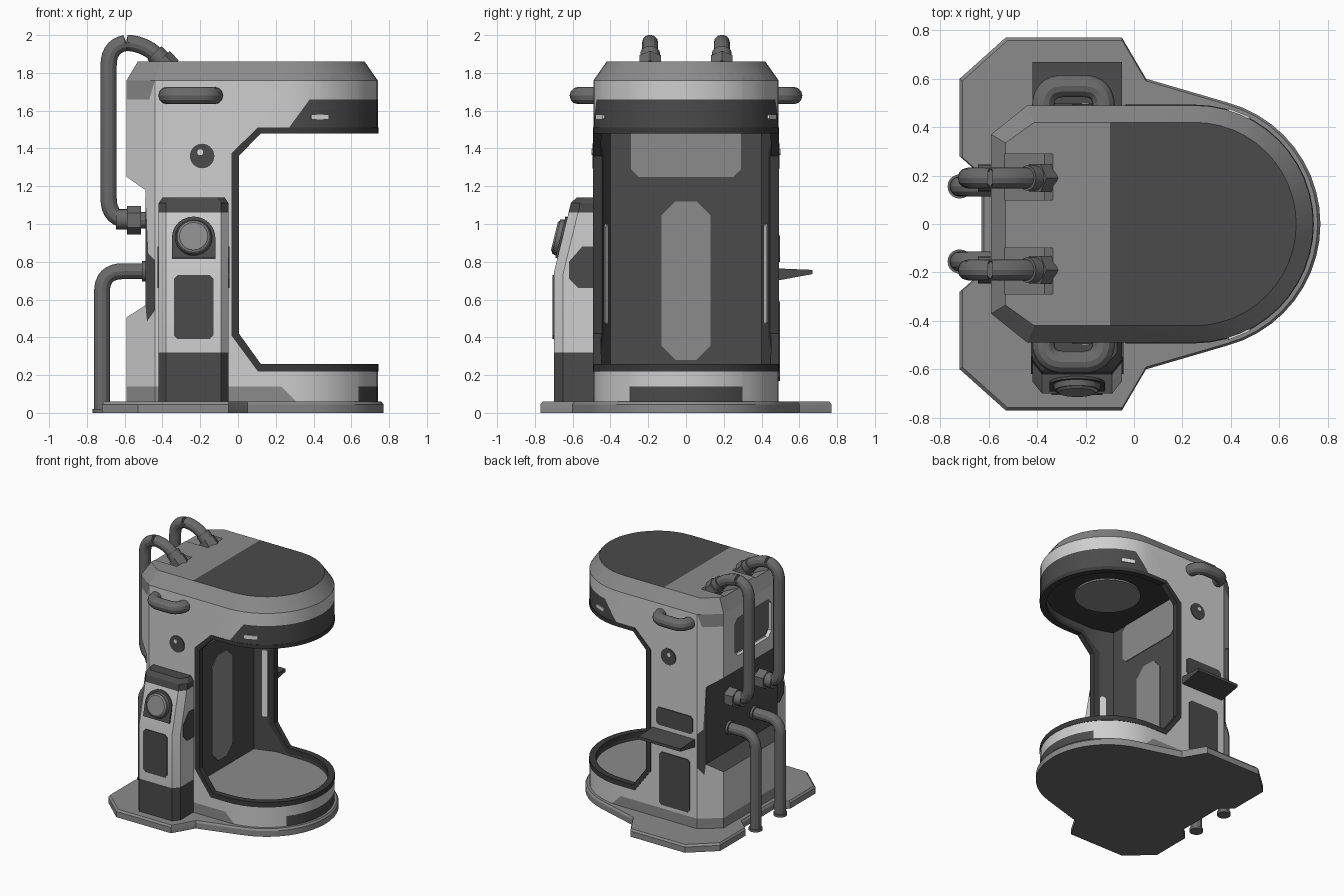
import bpy, bmesh, math
from mathutils import Vector as V

if "Cube" in bpy.data.objects:
    bpy.data.objects.remove(bpy.data.objects["Cube"])

def mat(name, c):
    m = bpy.data.materials.new(name)
    m.diffuse_color = (c, c, c, 1)
    m.use_nodes = True
    m.node_tree.nodes["Principled BSDF"].inputs["Base Color"].default_value = m.diffuse_color
    return m

LIGHT, MID, DARK = mat("light_shell", .62), mat("mid_grey", .26), mat("dark_panel", .07)
BLACK, HOSE, GLOW = mat("trim_black", .042), mat("hose_grey", .145), mat("lamp_white", .75)
X, Y, Z = V((1, 0, 0)), V((0, 1, 0)), V((0, 0, 1))

def finish(name, bm, *mats):
    bmesh.ops.recalc_face_normals(bm, faces=bm.faces)
    me = bpy.data.meshes.new(name)
    bm.to_mesh(me)
    bm.free()
    ob = bpy.data.objects.new(name, me)
    bpy.context.collection.objects.link(ob)
    for m in mats:
        me.materials.append(m)
    return ob

def loft(name, rings, *mats):
    bm = bmesh.new()
    vs = [[bm.verts.new(p) for p in r] for r in rings]
    n = len(rings[0])
    for a, b in zip(vs, vs[1:]):
        for i in range(n):
            bm.faces.new((a[i], a[(i + 1) % n], b[(i + 1) % n], b[i]))
    bm.faces.new(vs[0])
    bm.faces.new(vs[-1])
    return finish(name, bm, *mats)

def prism(name, pts, o, u, v, d0, d1, *mats):
    """2D outline on the plane (u, v) at o, extruded along u x v."""
    n = u.cross(v)
    return loft(name, [[V(o) + u * a + v * b + n * d for a, b in pts] for d in (d0, d1)], *mats)

def rect(w, h, c=.02):
    w, h = w / 2, h / 2
    return [(-w + c, -h), (w - c, -h), (w, -h + c), (w, h - c), (w - c, h), (-w + c, h), (-w, h - c), (-w, -h + c)]

def cyl(name, c, d, r, h, m, n=24, r2=None):
    bm = bmesh.new()
    bmesh.ops.create_cone(bm, cap_ends=True, segments=n, radius1=r, radius2=r if r2 is None else r2, depth=h)
    ob = finish(name, bm, m)
    ob.location = c
    ob.rotation_euler = V(d).to_track_quat('Z', 'Y').to_euler()
    return ob

def tube(name, pts, r, fillet, m):
    pts = [V(p) for p in pts]
    path = [pts[0]]
    for a, p, b in zip(pts, pts[1:], pts[2:]):
        s, e = p + (a - p).normalized() * fillet, p + (b - p).normalized() * fillet
        for k in range(9):
            t = k / 8
            path.append(s * (1 - t) ** 2 + p * (2.3 * t * (1 - t) * .87) + e * t * t)
            if k not in (0, 8):
                path[-1] = s * (1 - t) ** 2 + p * (2 * t * (1 - t)) + e * t * t
            else:
                path[-1] = s if k == 0 else e
    path.append(pts[-1])
    cu = bpy.data.curves.new(name, 'CURVE')
    cu.dimensions, cu.bevel_depth, cu.bevel_resolution, cu.use_fill_caps = '3D', r, 4, True
    sp = cu.splines.new('POLY')
    sp.points.add(len(path) - 1)
    for q, p in zip(sp.points, path):
        q.co = (*p, 1)
    cu.materials.append(m)
    ob = bpy.data.objects.new(name, cu)
    bpy.context.collection.objects.link(ob)
    select(ob)
    bpy.ops.object.convert(target='MESH')

def select(ob):
    bpy.ops.object.select_all(action='DESELECT')
    ob.select_set(True)
    bpy.context.view_layer.objects.active = ob

def boolean(ob, cutter, op='DIFFERENCE'):
    select(ob)
    md = ob.modifiers.new("cut", 'BOOLEAN')
    md.object, md.operation, md.solver = cutter, op, 'EXACT'
    bpy.ops.object.modifier_apply(modifier=md.name)

def paint(ob, rule):
    for p in ob.data.polygons:
        p.material_index = rule(p.center, p.normal)

def arc(r, a0, a1, n):
    return [(.25 + r * math.cos(math.radians(a0 + (a1 - a0) * i / n)),
             r * math.sin(math.radians(a0 + (a1 - a0) * i / n))) for i in range(n + 1)]

def shell(z, off=0.0):
    b = -.59 - off * .85
    pts = arc(.49 + off, -90, 90, 24) + [(-.44 - off * .4, .49 + off), (b, .37 + off * .5),
                                         (b, -.37 - off * .5), (-.44 - off * .4, -.49 - off)]
    return [(x, y, z) for x, y in pts]

# base plate
half = [(.05, .6), (-.05, .77), (-.53, .77), (-.72, .6), (-.72, .28), (-.63, .2)]
plan = arc(.52, -75, 75, 20) + half + [(x, -y) for x, y in reversed(half)]
base = loft("base_plate", [[(x * s, y * s, z) for x, y in plan] for s, z in ((1, 0), (1, .045), (.985, .06))], MID, HOSE)
paint(base, lambda c, n: int(n.z < -.9))

# cutters: open front, slightly larger opening behind the trim, inner cavity
opening = prism("cut_opening", [(.005, .42), (.12, .26), (.95, .26), (.95, 1.48), (.12, 1.48), (.005, 1.36)],
                (0, 0, 0), X, Z, -.8, .8)
wide = prism("cut_trim", [(-.035, .41), (.105, .22), (.95, .22), (.95, 1.51), (.105, 1.51), (-.035, 1.375)],
             (0, 0, 0), X, Z, -.8, .8)
inner = arc(.445, -90, 90, 24) + [(.02, .45), (-.14, .4), (-.14, -.4), (.02, -.45)]
cavity = loft("cut_cavity", [[(x, y, z) for x, y in inner] for z in (.2, 1.56)])
notch = prism("cut_notch", [(-.7, .434), (-.49, .57), (-.49, 1.18), (-.7, 1.327)], (0, 0, 0), X, Z, -.8, .8)
window = prism("cut_window", rect(.46, .3, .04), (-.59, 0, 1.51), -Y, Z, -.03, .1)
pockets = [prism("cut_pocket", [(-.57, 1.9), (-.55, 1.858), (-.37, 1.77), (-.32, 1.9)], (0, s * .195, 0), X, Z, -.095, .095)
           for s in (-1, 1)]

# main shell
body = loft("main_shell", [shell(.06), shell(1.76), shell(1.86, -.07)], LIGHT, MID, DARK, HOSE)
for c in [wide, cavity, notch, window] + pockets:
    boolean(body, c)
bm = bmesh.new()
bm.from_mesh(body.data)
bmesh.ops.triangulate(bm, faces=bm.faces)
for co, no in (((0, 0, .14), Z), ((0, 0, 1.66), Z), ((.31, 0, .06), V((1, 0, 1))), ((0, 0, 1.76), Z),
               ((.27, 0, 1.51), V((.15, 0, -.11))), ((0, .3, 0), Y), ((0, -.3, 0), Y), ((-.1, 0, 0), X)):
    bmesh.ops.bisect_plane(bm, geom=bm.verts[:] + bm.edges[:] + bm.faces[:], plane_co=co, plane_no=no.normalized())
bm.to_mesh(body.data)
bm.free()

def body_rule(c, n):
    inside = abs(c.y) < .455 and (c.x < .25 or math.hypot(c.x - .25, c.y) < .46)
    if c.z > 1.761 or (c.z > 1.68 and inside and -.56 < c.x < -.3):
        return 2 if n.z > .95 and c.x > -.1 else 1
    if inside and c.x > -.145 and .19 < c.z < 1.57:
        return 1 if n.z > .9 else 2          # floor / inner walls
    if n.x < -.5 and c.x > -.495 and c.x < -.3 and .5 < c.z < 1.2:
        return 2                             # rear recess
    if n.z > .3 and c.x < -.48 and c.z < .6:
        return 2
    if c.z < .14:
        if c.x > .25 and abs(c.y) < .3:
            return 2
        return int(c.x < .31 - (c.z - .06))
    if 1.5 < c.z < 1.66 and c.x > .27 + (c.z - 1.51) * .733:
        return 2
    return 0
paint(body, body_rule)

# dark trim around the opening
trim = loft("opening_trim", [shell(.1, .003), shell(1.7, .003)], BLACK)
boolean(trim, wide, 'INTERSECT')
boolean(trim, opening)
boolean(trim, cavity)
for c in [opening, wide, cavity, notch, window] + pockets:
    bpy.data.objects.remove(c)

# booth interior
prism("wall_panel_tall", rect(.26, .84, .075), (-.14, 0, .70), Y, Z, -.002, .006, MID)
prism("wall_panel_top", rect(.58, .3, .04), (-.14, 0, 1.4), Y, Z, -.002, .006, MID)
prism("ceiling_panel", inner, (0, 0, 1.56), X, Y, -.006, .002, BLACK)
cyl("ceiling_lamp", (.25, 0, 1.55), Z, .24, .016, MID, 32)

# rear window
prism("rear_window", rect(.45, .28, .04), (-.56, 0, 1.515), -Y, Z, -.002, .006, HOSE)

for s, side in ((-1, "front"), (1, "rear")):
    # light strips and lamps
    prism(side + "_light_strip", rect(.045, .53, .012), (-.06, s * .425, .735), V((s * .954, .298, 0)), Z, -.002, .007, GLOW)
    a = math.radians(68 * s)
    prism(side + "_head_lamp", rect(.1, .028, .005), (.25 + .488 * math.cos(a), .488 * math.sin(a), 1.567),
          V((-math.sin(a), math.cos(a), 0)), Z, -.002, .008, GLOW)
    # side eye and handle
    cyl(side + "_eye", (-.19, s * .49, 1.36), Y, .065, .012, DARK)
    cyl(side + "_eye_glint", (-.2, s * .494, 1.38), Y, .016, .01, GLOW, 12)
    tube(side + "_handle", [(-.375, s * .47, 1.68), (-.375, s * .57, 1.68), (-.125, s * .57, 1.68), (-.125, s * .47, 1.68)],
         .046, .085, HOSE)
    # upper hose with nuts
    y = s * .19
    tube(side + "_upper_hose", [(-.34, y, 1.8), (-.5, y, 1.965), (-.685, y, 1.955), (-.685, y, 1.02), (-.48, y, 1.02)],
         .043, .115, HOSE)
    cyl(side + "_upper_nut", (-.385, y, 1.845), (-.16, 0, .165), .066, .07, HOSE, 6)
    cyl(side + "_upper_collar", (-.425, y, 1.888), (-.16, 0, .165), .052, .05, HOSE, 16)
    cyl(side + "_hose_nut", (-.55, y, 1.02), X, .075, .075, HOSE, 6)
    cyl(side + "_hose_collar", (-.615, y, 1.025), X, .055, .06, HOSE, 16)
    # lower hose
    y = s * .155
    tube(side + "_lower_hose", [(-.48, y, .75), (-.72, y, .75), (-.72, y, .01)], .042, .11, HOSE)
    cyl(side + "_hose_foot", (-.72, y, .01), Z, .05, .02, HOSE, 20)
    cyl(side + "_hose_socket", (-.498, y, .75), X, .054, .02, HOSE, 20)

# front pedestal
def ped(z, f, g=0):
    return [(-.42 + g, -.47, z), (-.42 + g, f + .05, z), (-.38 + g, f, z), (-.09 - g, f, z), (-.05 - g, f + .05, z), (-.05 - g, -.47, z)]
pedestal = loft("pedestal", [ped(.06, -.7), ped(.32, -.7), ped(.74, -.7), ped(1.06, -.622), ped(1.11, -.61), ped(1.14, -.58, .02)],
                LIGHT, DARK)
paint(pedestal, lambda c, n: int(c.z < .32 or c.z > 1.06))
prism("pedestal_panel", rect(.21, .34), (-.235, -.7, .56), X, Z, -.002, .006, DARK)
for s, u in ((-1, -Y), (1, Y)):
    pts = [(-.62, .8), (-.55, .88), (-.49, .88), (-.49, .66), (-.57, .66), (-.62, .71)]
    prism("pedestal_side_patch", [(a * s, b) for a, b in pts], (-.235 + s * .185, 0, 0), u, Z, -.002, .006, DARK)

# tilted button
v = V((0, .237, .971))
o = V((-.235, -.654, .925))
arch = [(-.115, -.11), (.115, -.11)] + [(.115 * math.cos(t * math.pi / 12), .115 * math.sin(t * math.pi / 12)) for t in range(13)]
prism("button_frame", arch, o, X, v, -.01, .012, DARK)
n = X.cross(v)
cyl("button", o + n * .02, n, .1, .03, HOSE, 24, .092)
cyl("button_face", o + n * .039, n, .088, .01, MID, 24, .075)

# counter side: slot, shelf, lower panel
prism("counter_slot", rect(.32, .14), (-.245, .49, .87), -X, Z, -.002, .007, DARK)
prism("counter_panel", rect(.27, .42), (-.245, .49, .38), -X, Z, -.002, .007, DARK)
prism("counter_shelf", [(.48, .7), (.67, .735), (.67, .757), (.48, .765)], (-.235, 0, 0), Y, Z, -.185, .185, DARK)

# shading
for ob in list(bpy.context.scene.objects):
    select(ob)
    bpy.ops.object.shade_smooth_by_angle(angle=math.radians(28))
